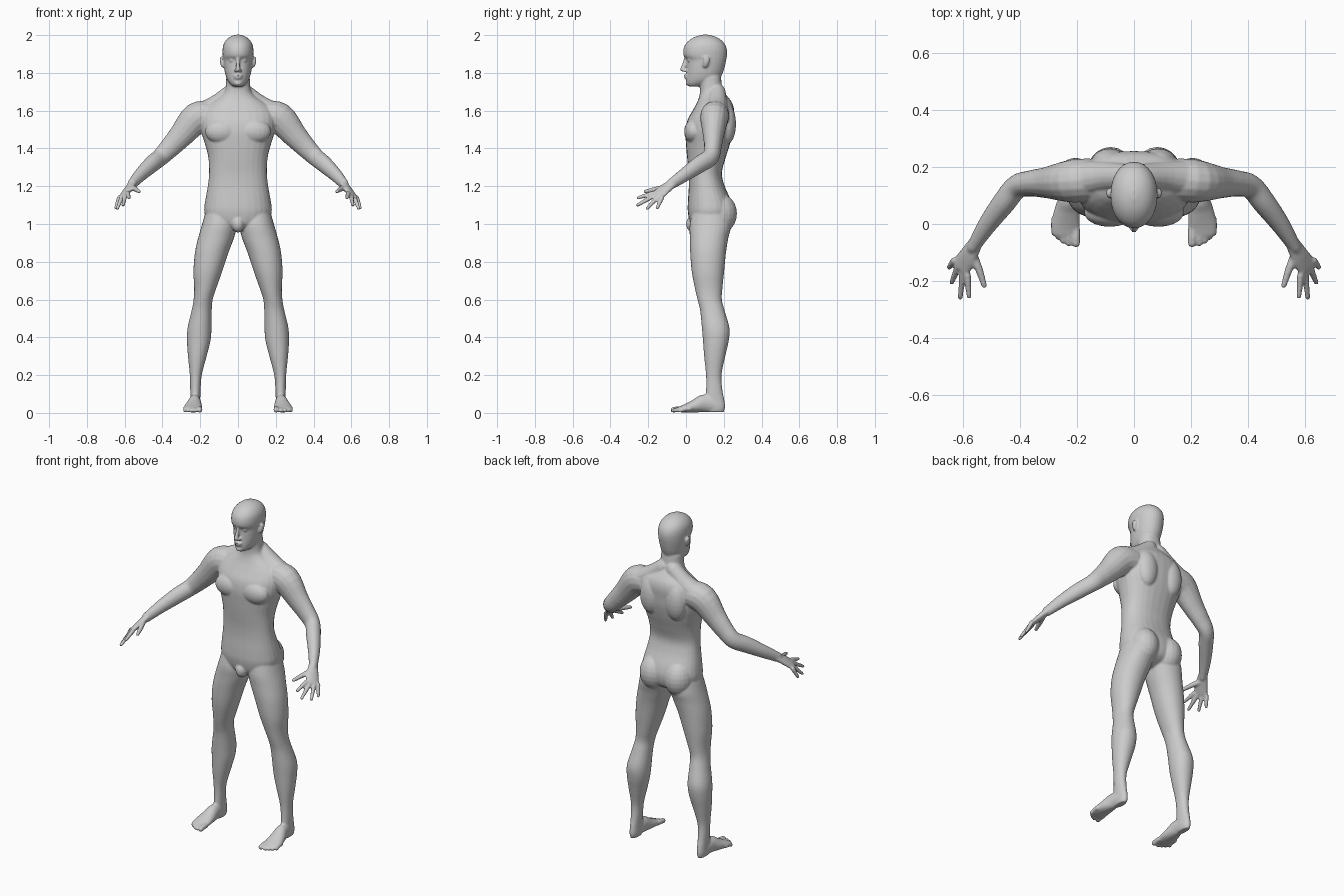
import bpy, bmesh, math
from mathutils import Vector, Matrix

bm = bmesh.new()


def smooth_rows(rows, n=4):
    """Catmull-Rom interpolation through rows of numbers."""
    out = []
    for i in range(len(rows) - 1):
        a, b, c, d = (rows[max(i - 1, 0)], rows[i], rows[i + 1], rows[min(i + 2, len(rows) - 1)])
        for k in range(n):
            t = k / n
            out.append([0.5 * (2 * q + (r - p) * t + (2 * p - 5 * q + 4 * r - s) * t * t
                               + (3 * q - p - 3 * r + s) * t ** 3) for p, q, r, s in zip(a, b, c, d)])
    return out + [list(rows[-1])]


def skin(rings, mirror=False):
    for sx in ((1, -1) if mirror else (1,)):
        vs = [[bm.verts.new((p[0] * sx, p[1], p[2])) for p in r] for r in rings]
        n = len(vs[0])
        for a, b in zip(vs, vs[1:]):
            for i in range(n):
                bm.faces.new((a[i], a[(i + 1) % n], b[(i + 1) % n], b[i]))
        bm.faces.new(vs[0])
        bm.faces.new(vs[-1])


def stack(rows, power=2.0, mirror=False, n=28):
    """Horizontal sections: z, x min, x max, y front, y back."""
    rings = []
    for z, x0, x1, y0, y1 in smooth_rows(rows):
        ring = []
        for i in range(n):
            c, s = math.cos(2 * math.pi * i / n), math.sin(2 * math.pi * i / n)
            ring.append(((x0 + x1) / 2 + (x1 - x0) / 2 * math.copysign(abs(c) ** (2 / power), c),
                         (y0 + y1) / 2 + (y1 - y0) / 2 * math.copysign(abs(s) ** (2 / power), s), z))
        rings.append(ring)
    skin(rings, mirror)


def tube(rows, up=(0, 0, 1), mirror=True, n=16):
    """Path points: x, y, z, side radius, up radius; rounded ends."""
    rows = smooth_rows(rows)
    pts = [Vector(r[:3]) for r in rows]
    rings = []
    for i, r in enumerate(rows):
        t = (pts[min(i + 1, len(pts) - 1)] - pts[max(i - 1, 0)]).normalized()
        side = t.cross(Vector(up)).normalized()
        u = side.cross(t)

        def ring(shift, k):
            return [pts[i] + t * shift + side * (r[3] * k * math.cos(2 * math.pi * j / n))
                    + u * (r[4] * k * math.sin(2 * math.pi * j / n)) for j in range(n)]
        e = min(r[3], r[4])
        if i == 0:
            rings += [ring(-e * 0.9, 0.4), ring(-e * 0.6, 0.8)]
        rings.append(ring(0, 1))
        if i == len(rows) - 1:
            rings += [ring(e * 0.6, 0.8), ring(e * 0.9, 0.4)]
    skin(rings, mirror)


def blob(c, r, mirror=True):
    for sx in ((1, -1) if mirror else (1,)):
        bmesh.ops.create_uvsphere(bm, u_segments=20, v_segments=12, radius=1,
                                  matrix=Matrix.Translation((c[0] * sx, c[1], c[2])) @ Matrix.Diagonal((*r, 1)))


# torso and neck
torso = [(.965, .07, .06, .16), (1.0, .15, .025, .23), (1.06, .178, .01, .25), (1.12, .174, .01, .24),
         (1.2, .16, .015, .205), (1.27, .153, .014, .19), (1.35, .157, .006, .21), (1.42, .174, 0, .232),
         (1.49, .195, -.003, .248), (1.55, .2, .008, .253), (1.6, .19, .035, .255), (1.64, .15, .057, .245),
         (1.675, .095, .07, .22), (1.71, .068, .074, .195), (1.78, .062, .07, .185)]
stack([(z, -w, w, f, b) for z, w, f, b in torso], 2.3)
tube([(.03, .165, 1.7, .045, .045), (.11, .165, 1.63, .055, .055), (.2, .155, 1.57, .07, .07)])   # trapezius
blob((.085, .04, 1.49), (.09, .05, .065))       # chest
blob((.085, .215, 1.53), (.065, .05, .11))      # shoulder blades
blob((.082, .18, 1.055), (.083, .09, .105))     # buttocks
blob((0, .04, 1.0), (.035, .04, .045), False)   # groin

# head
head = [(1.728, .025, .015, .08), (1.742, .042, .003, .13), (1.765, .058, .001, .175), (1.8, .069, .003, .195),
        (1.84, .075, .005, .207), (1.868, .078, .005, .213), (1.89, .081, -.012, .217), (1.92, .082, -.014, .217),
        (1.95, .077, -.004, .207), (1.975, .062, .02, .185), (1.992, .04, .05, .155), (2.002, .012, .085, .118)]
stack([(z, -w, w, f, b) for z, w, f, b in head], 2.1)
tube([(0, .002, 1.878, .009, .012), (0, -.008, 1.845, .01, .012), (0, -.019, 1.818, .012, .012)],
     up=(0, -1, 0), mirror=False)               # nose
blob((.012, -.006, 1.812), (.009, .013, .008))  # nostrils
blob((0, .002, 1.786), (.025, .014, .006), False)   # lips
blob((0, .004, 1.773), (.022, .014, .006), False)
blob((0, .014, 1.745), (.022, .017, .014), False)   # chin
blob((.032, .021, 1.866), (.014, .014, .009))   # eyes
tube([(.08, .1, 1.835, .012, .008), (.087, .106, 1.855, .016, .009), (.088, .11, 1.876, .017, .009)],
     up=(1, 0, 0))                              # ears

# legs
stack([(1.09, .02, .165, .04, .22), (1.0, .006, .19, .02, .24), (.93, .02, .21, .02, .225),
       (.85, .05, .228, .022, .212), (.75, .083, .236, .03, .202), (.66, .115, .232, .047, .193),
       (.6, .134, .235, .061, .19), (.54, .139, .246, .075, .205), (.45, .14, .267, .084, .23),
       (.38, .146, .27, .09, .226), (.3, .166, .265, .096, .208), (.2, .192, .255, .106, .188),
       (.12, .198, .253, .106, .193), (.07, .2, .252, .1, .203), (.03, .2, .252, .1, .207),
       (.004, .207, .246, .11, .2)], 2.1, True)
# feet and toes
tube([(.226, .17, .04, .025, .036), (.229, .1, .05, .033, .048), (.234, .05, .037, .044, .036),
      (.239, 0, .025, .051, .023), (.24, -.035, .018, .048, .015)])
for x, y, r in ((.203, -.068, .015), (.229, -.068, .011), (.248, -.059, .011), (.266, -.046, .01), (.281, -.031, .01)):
    tube([(x, y + .05, .021, r, r), (x, y + .025, .02, r, r), (x, y, r + .001, r, r)])

# arms
tube([(.15, .155, 1.575, .075, .075), (.22, .15, 1.56, .075, .083), (.3, .145, 1.47, .056, .066),
      (.36, .142, 1.405, .046, .055), (.41, .13, 1.355, .042, .048), (.455, .075, 1.318, .041, .046),
      (.515, -.005, 1.262, .033, .037), (.562, -.08, 1.21, .023, .028)])
# palms
across = (.6, .73, -.34)
tube([(.555, -.068, 1.217, .02, .027), (.58, -.112, 1.185, .018, .036), (.605, -.15, 1.152, .014, .041)], up=across)
# fingers and thumb
fingers = (((.583, -.178, 1.162), (.577, -.254, 1.138)), ((.598, -.165, 1.152), (.608, -.257, 1.1)),
           ((.614, -.147, 1.145), (.638, -.205, 1.083)), ((.629, -.128, 1.139), (.647, -.152, 1.085)))
for base, tip in fingers:
    tube([(*base, .013, .013), (*Vector(base).lerp(Vector(tip), .5), .0115, .0115), (*tip, .009, .009)], n=10)
tube([(.568, -.1, 1.195, .018, .018), (.542, -.16, 1.184, .014, .014), (.524, -.216, 1.172, .01, .01)], n=10)

# fuse everything into one smooth skin
bmesh.ops.recalc_face_normals(bm, faces=bm.faces)
mesh = bpy.data.meshes.new("body")
bm.to_mesh(mesh)
bm.free()
body = bpy.data.objects.new("body", mesh)
bpy.context.collection.objects.link(body)
remesh = body.modifiers.new("fuse", 'REMESH')
remesh.mode = 'VOXEL'
remesh.voxel_size = 0.0055
remesh.use_smooth_shade = True
soften = body.modifiers.new("soften", 'SMOOTH')
soften.factor = 0.5
soften.iterations = 4
